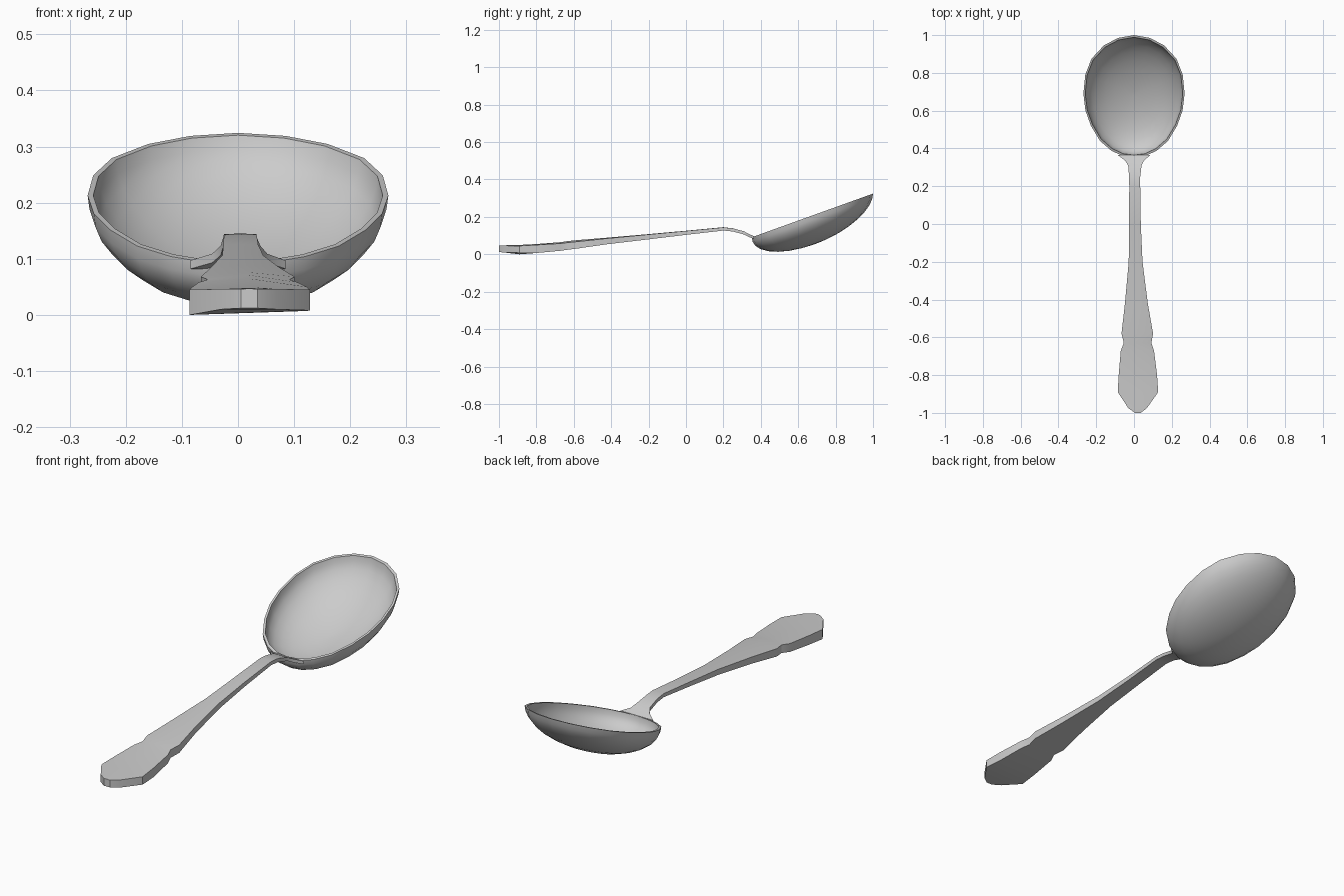
import bpy, bmesh, math
from mathutils import Vector

if "Cube" in bpy.data.objects:
    bpy.data.objects.remove(bpy.data.objects["Cube"])


def loft(name, rings, angle):
    """Skin closed rings in sequence and cap both ends."""
    bm = bmesh.new()
    loops = [[bm.verts.new(p) for p in ring] for ring in rings]
    for a, b in zip(loops, loops[1:]):
        n = len(a)
        for i in range(n):
            j = (i + 1) % n
            bm.faces.new((a[i], a[j], b[j], b[i]))
    bm.faces.new(loops[0])
    bm.faces.new(loops[-1])
    bmesh.ops.recalc_face_normals(bm, faces=bm.faces)
    mesh = bpy.data.meshes.new(name)
    bm.to_mesh(mesh)
    bm.free()
    obj = bpy.data.objects.new(name, mesh)
    bpy.context.collection.objects.link(obj)
    bpy.ops.object.select_all(action='DESELECT')
    obj.select_set(True)
    bpy.context.view_layer.objects.active = obj
    bpy.ops.object.shade_smooth_by_angle(angle=math.radians(angle))
    return obj


# Bowl: egg-shaped rim, mirrored, with an elliptical outer and inner shell
half_rim = [(0, .352), (.06, .36), (.12, .388), (.18, .44), (.228, .52),
            (.257, .6), (.268, .69), (.258, .79), (.225, .875), (.16, .945),
            (.085, .985), (0, 1.0)]
rim = half_rim + [(-x, y) for x, y in half_rim[-2:0:-1]]
CENTRE_Y = .69


def bowl_ring(s, scale, depth):
    ring = []
    for x, y in rim:
        px = x * s * scale
        py = CENTRE_Y + (y - CENTRE_Y) * s * scale
        rim_z = .094 + (py - .36) * .36
        ring.append(Vector((px, py, rim_z - depth * math.sqrt(max(0, 1 - s * s)))))
    return ring


steps = [math.sin(math.radians(a)) for a in (2, 12, 24, 36, 48, 60, 71, 81, 90)]
outer = [bowl_ring(s, 1, .158) for s in steps]
inner = [bowl_ring(s, .963, .147) for s in reversed(steps)]
loft("bowl", outer + inner, 40)

# Handle: stations of y, left x, right x, top z, bottom z, centre ridge height
stations = [
    (-1.0, .005, .035, .046, .012, .001),
    (-.975, -.03, .068, .046, .010, .002),
    (-.89, -.086, .128, .045, .004, .005),
    (-.80, -.081, .122, .050, .007, .005),
    (-.67, -.070, .106, .058, .019, .007),
    (-.63, -.054, .092, .063, .025, .008),
    (-.58, -.066, .101, .068, .031, .008),
    (-.42, -.048, .073, .085, .054, .004),
    (-.20, -.028, .045, .106, .080, .002),
    (0, -.026, .036, .125, .104, .001),
    (.20, -.025, .033, .144, .127, .001),
    (.25, -.026, .033, .139, .122, 0),
    (.31, -.031, .040, .123, .106, 0),
    (.335, -.046, .052, .109, .093, 0),
    (.364, -.085, .085, .097, .082, 0),
]
handle_rings = []
for y, left, right, top, bottom, ridge in stations:
    mid = (left + right) / 2
    low = bottom - .004 * (y == -.89)
    handle_rings.append([Vector((left, y, low)), Vector((right, y, bottom + .004 * (y == -.89))),
                         Vector((right, y, top)), Vector((mid, y, top + ridge)),
                         Vector((left, y, top))])
loft("handle", handle_rings, 30)
